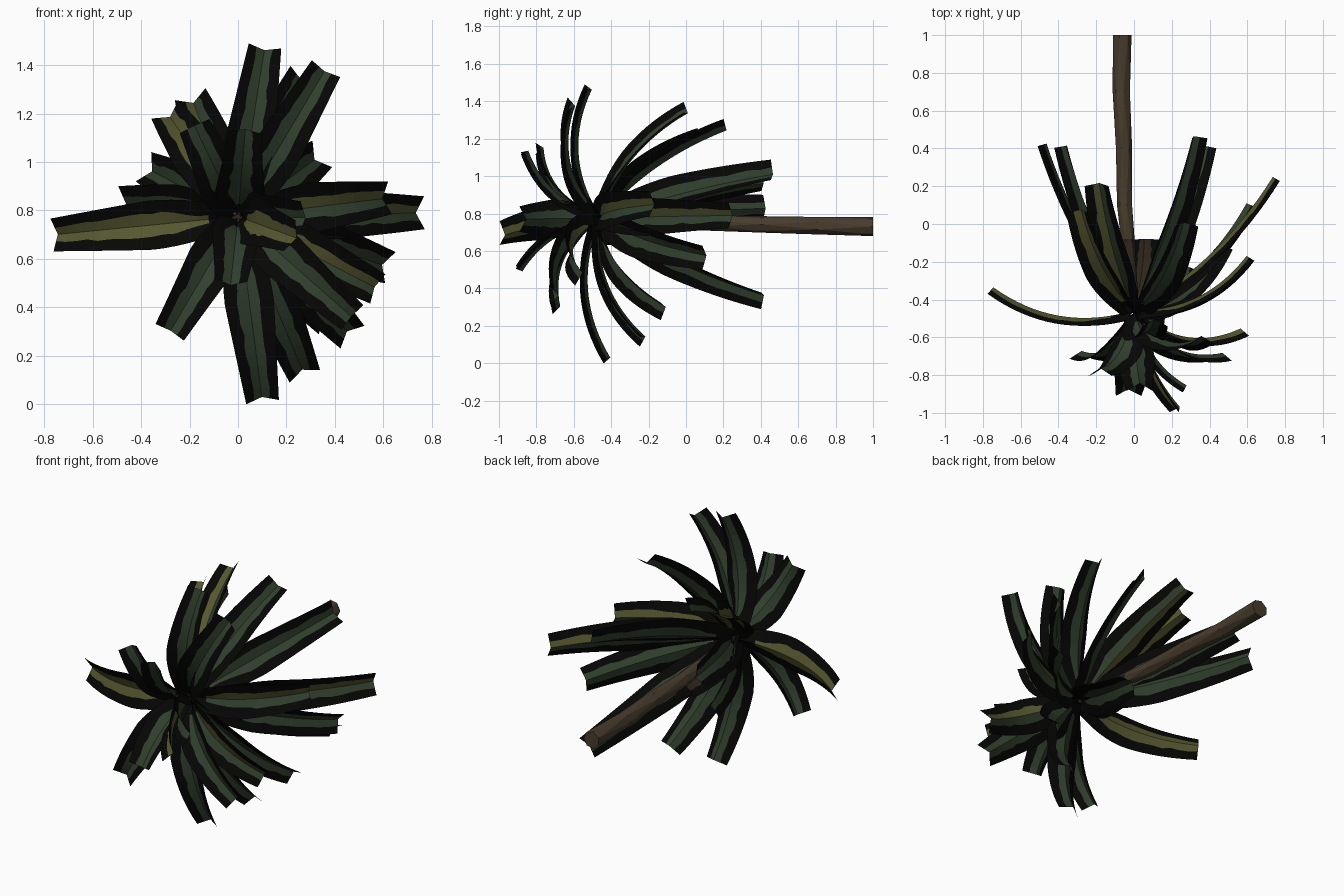
import bpy, bmesh, math, random
from mathutils import Vector

if "Cube" in bpy.data.objects:
    bpy.data.objects.remove(bpy.data.objects["Cube"])

random.seed(4)

def mat(name, c):
    m = bpy.data.materials.new(name)
    m.diffuse_color = (*c, 1)
    m.use_nodes = True
    m.node_tree.nodes["Principled BSDF"].inputs["Base Color"].default_value = m.diffuse_color
    return m

BLACK = mat("leaf edge black", (0.0018, 0.0018, 0.0016))
GREEN = mat("dark leaf green", (0.031, 0.051, 0.027))
OLIVE = mat("olive leaf", (0.092, 0.094, 0.029))
BARK = mat("bark brown", (0.064, 0.045, 0.026))
DARK_BARK = mat("dark bark", (0.030, 0.020, 0.012))

def finish(bm, name, mats):
    me = bpy.data.meshes.new(name)
    bm.to_mesh(me)
    bm.free()
    for m in mats:
        me.materials.append(m)
    ob = bpy.data.objects.new(name, me)
    bpy.context.collection.objects.link(ob)
    return ob

CROWN = Vector((0.0, -0.485, 0.775))
GROW = Vector((0, -1, 0))          # the palm lies down: it grows towards -y

def leaf(i, tip, tint):
    """Arched V-folded strip with wide black margins and a coloured centre."""
    tip = Vector(tip)
    chord = (tip - CROWN).normalized()
    up = GROW - chord * GROW.dot(chord)      # bulge direction
    base = CROWN + chord * 0.02
    ctrl = (base + tip) / 2 + up * 0.18
    n = 16
    bm = bmesh.new()
    rows = []
    for k in range(n + 1):
        t = k / n
        p = base * (1 - t) ** 2 + ctrl * 2 * t * (1 - t) + tip * t * t
        d = ((ctrl - base) * (1 - t) + (tip - ctrl) * t).normalized()
        side = d.cross(GROW).normalized()
        nor = side.cross(d).normalized()
        # half width: narrow root, broad middle, blunt tip
        if t < 0.45:
            w = 0.048 + 0.054 * math.sin(t / 0.45 * math.pi / 2)
        else:
            w = 0.102 - 0.034 * ((t - 0.45) / 0.55)
        row = []
        for s in (-1, -0.5, 0, 0.5, 1):
            f = s
            if abs(s) == 0.5:                # ragged colour border, pointed at the root
                f = s * (min(0.92, 0.1 + 2.4 * t) + random.uniform(-0.12, 0.12))
            row.append(bm.verts.new(p + side * w * f + nor * (abs(f) * 0.042 - 0.018)))
        rows.append(row)
    for k in range(n):
        for j in range(4):
            f = bm.faces.new((rows[k][j], rows[k][j + 1], rows[k + 1][j + 1], rows[k + 1][j]))
            if j in (1, 2) and k >= 2:
                f.material_index = {0: 1, 1: 2 if j == 1 else 1, 2: 2, 3: 3}[tint]
    finish(bm, f"leaf_{i:02d}", (BLACK, GREEN, OLIVE, DARK_BARK))

# Leaf tips; last value: 0 green, 1 half olive, 2 olive, 3 withered brown
TIPS = [
    (0.11, -0.52, 1.47, 0), (0.36, -0.61, 1.38, 0), (0.27, 0.00, 1.35, 0),
    (-0.19, 0.21, 1.26, 1), (-0.29, 0.07, 1.20, 2), (0.33, 0.46, 1.02, 0),
    (-0.37, 0.41, 0.97, 0), (-0.48, 0.42, 0.83, 0), (0.37, 0.41, 0.35, 0),
    (0.75, 0.24, 0.79, 1), (0.61, -0.18, 0.85, 1), (0.61, 0.10, 0.57, 0),
    (-0.755, -0.35, 0.70, 2), (-0.28, -0.69, 0.30, 0), (0.10, -0.42, 0.02, 0),
    (0.27, -0.23, 0.13, 0), (0.46, -0.12, 0.29, 0), (0.57, -0.57, 0.48, 1),
    (0.47, -0.70, 0.36, 0), (0.23, -0.98, 0.69, 2), (-0.03, -0.89, 0.50, 0),
    (0.03, -0.86, 1.13, 0), (-0.18, -0.78, 1.15, 0), (0.27, -0.87, 0.77, 0),
    (0.06, -0.08, 0.60, 3),
]
for i, (x, y, z, o) in enumerate(TIPS):
    leaf(i, (x, y, z), o)

# Trunk: slightly bent seven-sided tube, narrowing into the crown
path = [(-0.065, 1.0, 0.73, 0.052), (-0.065, 0.7, 0.735, 0.048), (-0.055, 0.4, 0.742, 0.045),
        (-0.048, 0.1, 0.75, 0.042), (-0.035, -0.08, 0.755, 0.038), (0.0, -0.46, 0.775, 0.03)]
bm = bmesh.new()
N = 7
rings = []
for k, (x, y, z, r) in enumerate(path):
    rings.append([bm.verts.new((x + r * math.cos(a), y, z + r * math.sin(a)))
                  for a in (math.tau * (j + 0.5 * (k % 2)) / N for j in range(N))])
for k, (a, b) in enumerate(zip(rings, rings[1:])):
    for j in range(N):
        m = (j + 1) % N
        if k % 2 == 0:
            tris = ((a[j], a[m], b[j]), (a[m], b[m], b[j]))
        else:
            tris = ((a[j], b[m], b[j]), (a[j], a[m], b[m]))
        for t in tris:
            bm.faces.new(t).material_index = 1 if k == len(path) - 2 else 0
bm.faces.new(rings[0])
bm.faces.new(rings[-1][::-1]).material_index = 1
bmesh.ops.recalc_face_normals(bm, faces=bm.faces[:])
finish(bm, "trunk", (BARK, DARK_BARK))
